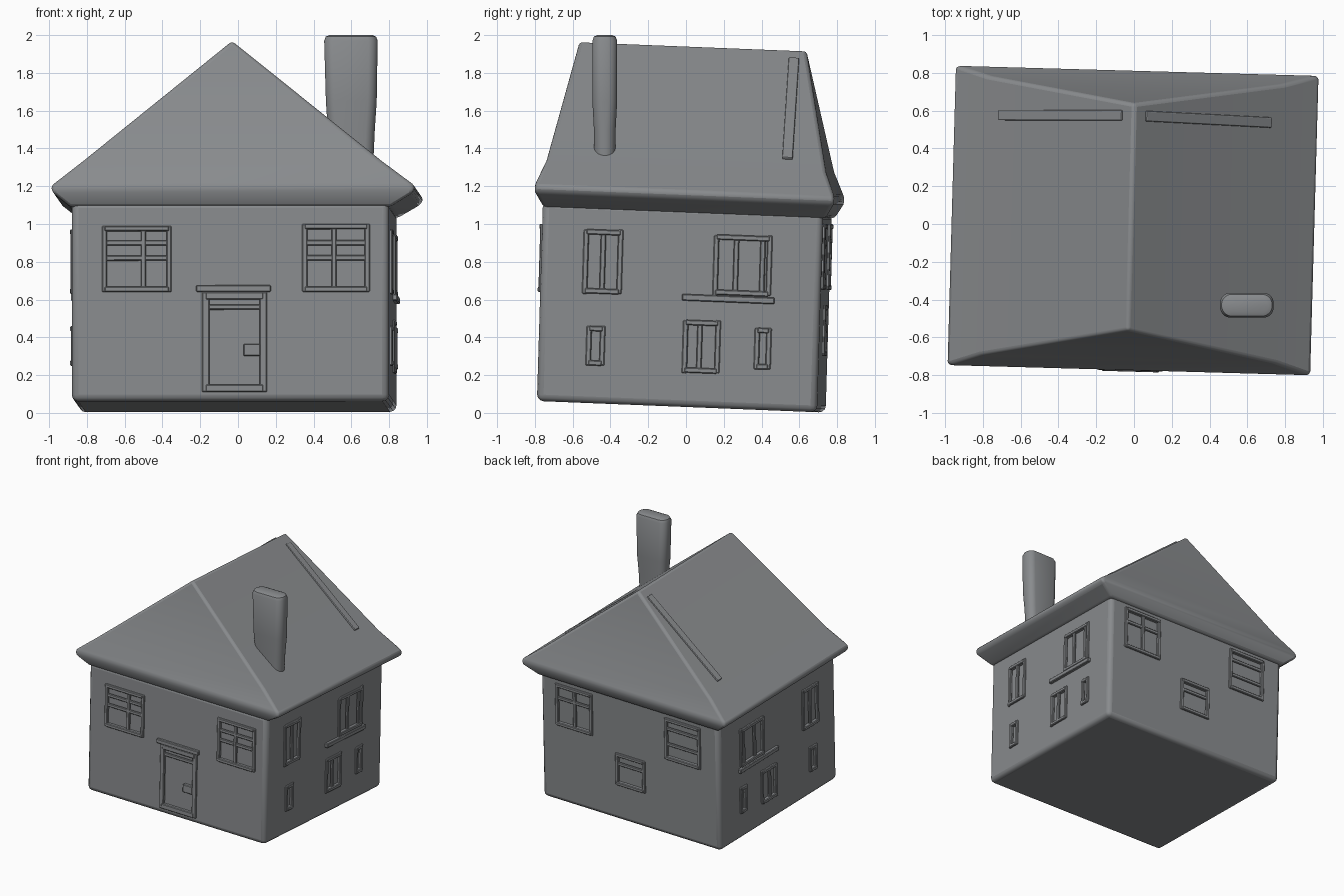
import bpy, bmesh, math
from mathutils import Vector, Matrix

if "Cube" in bpy.data.objects:
    bpy.data.objects.remove(bpy.data.objects["Cube"])

grey = bpy.data.materials.new("plain grey")
grey.diffuse_color = (0.25, 0.26, 0.27, 1)
grey.use_nodes = True
grey.node_tree.nodes["Principled BSDF"].inputs["Base Color"].default_value = grey.diffuse_color

CX, CY, HX, HY = -0.02, -0.01, 0.84, 0.742   # house centre and half sizes
TURN = Matrix.Rotation(math.radians(-1.6), 3, 'Z')


def settle(v):
    """Slight turn and backward lean of the whole house."""
    p = TURN @ Vector(v)
    return Vector((p.x, p.y + 0.03 * (p.z - 0.55), p.z - 0.04 * p.y))


def finish(name, bm, bevel=0, segments=2, lean=True):
    if lean:
        for v in bm.verts:
            v.co = settle(v.co)
    bmesh.ops.recalc_face_normals(bm, faces=bm.faces)
    me = bpy.data.meshes.new(name)
    bm.to_mesh(me)
    bm.free()
    me.materials.append(grey)
    ob = bpy.data.objects.new(name, me)
    bpy.context.collection.objects.link(ob)
    if bevel:
        m = ob.modifiers.new("rounding", 'BEVEL')
        m.width, m.segments, m.limit_method = bevel, segments, 'ANGLE'
    return ob


def add_box(bm, lo, hi):
    lo, hi = Vector(lo), Vector(hi)
    size = Matrix.Diagonal((hi - lo).to_4d())
    size[3][3] = 1
    return bmesh.ops.create_cube(bm, size=1, matrix=Matrix.Translation((lo + hi) / 2) @ size)["verts"]


def wall_box(bm, wall, u0, u1, z0, z1, d):
    """Box straddling a wall; u runs along x (front, back) or y (sides)."""
    if wall in ("front", "back"):
        s = -1 if wall == "front" else 1
        y, du, dz = CY + s * HY, -0.02 * s, 0.03 * s
        add_box(bm, (u0 + du, y - d, z0 + dz), (u1 + du, y + d, z1 + dz))
    else:
        x = CX + (HX if wall == "right" else -HX)
        dz = 0.02 * (u0 + u1)
        add_box(bm, (x - d, u0 + 0.02, z0 + dz), (x + d, u1 + 0.02, z1 + dz))


# Trim (raised) and recesses (cut) are collected in two meshes
trim, cuts = bmesh.new(), bmesh.new()


def window(wall, u0, u1, z0, z1, bars_u=(), bars_z=(), t=0.028, d=0.012):
    wall_box(cuts, wall, u0 + t / 2, u1 - t / 2, z0 + t / 2, z1 - t / 2, 0.016)
    wall_box(trim, wall, u0, u0 + t, z0, z1, d)
    wall_box(trim, wall, u1 - t, u1, z0, z1, d)
    wall_box(trim, wall, u0 + t / 2, u1 - t / 2, z0, z0 + t, d + 0.004)
    wall_box(trim, wall, u0 + t / 2, u1 - t / 2, z1 - t, z1, d + 0.004)
    for u in bars_u:
        wall_box(trim, wall, u - 0.014, u + 0.014, z0 + t / 2, z1 - t / 2, d - 0.002)
    for z in bars_z:
        wall_box(trim, wall, u0 + t / 2, u1 - t / 2, z - 0.014, z + 0.014, d - 0.004)


# Front windows and door
window("front", -0.72, -0.35, 0.64, 0.99, (-0.50,), (0.82, 0.90))
window("front", 0.34, 0.70, 0.64, 1.00, (0.51,), (0.82, 0.90))
window("front", -0.19, 0.155, 0.11, 0.64, (), (0.56,), t=0.04)
wall_box(trim, "front", -0.22, 0.175, 0.64, 0.675, 0.022)
wall_box(trim, "front", 0.03, 0.12, 0.30, 0.365, 0.016)

# Back windows
window("back", 0.35, 0.70, 0.65, 1.00, (0.52,), (0.88,))
window("back", -0.67, -0.33, 0.65, 1.00, (), (0.78, 0.91))
window("back", -0.14, 0.14, 0.30, 0.57, (), (0.48,))

# Matching side windows and side doors
for side in ("right", "left"):
    window(side, -0.55, -0.34, 0.63, 0.97, (-0.445,))
    window(side, -0.52, -0.42, 0.25, 0.46)
    window(side, 0.14, 0.45, 0.62, 0.94, (0.26, 0.40))
    wall_box(trim, side, -0.02, 0.47, 0.585, 0.62, 0.024)
    window(side, -0.01, 0.19, 0.21, 0.49, (0.08,), ())
    window(side, 0.37, 0.46, 0.23, 0.45)

finish("window_and_door_trim", trim, 0.005, 1)
cutter = finish("recess_cutter", cuts)
cutter.hide_render = True
cutter.display_type = 'WIRE'

# Walls
bm = bmesh.new()
add_box(bm, (CX - HX, CY - HY, 0.032), (CX + HX, CY + HY, 1.09))
walls = finish("walls", bm, 0.035, 3)
cut = walls.modifiers.new("recesses", 'BOOLEAN')
cut.operation, cut.solver, cut.object = 'DIFFERENCE', 'EXACT', cutter

# Roof: soffit, eave lip and flare rings lofted up to a ridge
bm = bmesh.new()
rings = []
for cx, hx, hy, z in ((CX, 0.845, 0.747, 1.06), (-0.005, 0.955, 0.79, 1.135),
                      (-0.005, 0.965, 0.795, 1.17), (-0.01, 0.79, 0.74, 1.305)):
    rings.append([bm.verts.new((cx + sx * hx, sy * hy, z))
                  for sx, sy in ((-1, -1), (1, -1), (1, 1), (-1, 1))])
bm.faces.new(rings[0][::-1])
for a, b in zip(rings, rings[1:]):
    for i in range(4):
        j = (i + 1) % 4
        bm.faces.new((a[i], a[j], b[j], b[i]))
front, back = (bm.verts.new((-0.015, y, 1.945)) for y in (-0.605, 0.595))
a, b, c, d = rings[-1]
for f in ((a, b, front), (b, c, back, front), (c, d, back), (d, a, front, back)):
    bm.faces.new(f)
finish("roof", bm, 0.02, 3)

# Raised bands running up both slopes near the back hip
bm = bmesh.new()
for s in (-1, 1):
    lower, upper = Vector((-0.01 + s * 0.72, 0, 1.365)), Vector((-0.015 + s * 0.06, 0, 1.895))
    out = Vector((s * 0.63, 0, 0.77)) * 0.012
    quad = [lower - out, upper - out, upper + out, lower + out]
    ends = [[bm.verts.new(p + Vector((0, y, 0))) for p in quad] for y in (0.505, 0.56)]
    bm.faces.new(ends[0])
    bm.faces.new(ends[1][::-1])
    for i in range(4):
        j = (i + 1) % 4
        bm.faces.new((ends[0][i], ends[1][i], ends[1][j], ends[0][j]))
finish("roof_bands", bm, 0.006, 2)

# Chimney: rounded slab, a little wider at the top
bm = bmesh.new()
rows = []
for z, cx, hx, hy in ((1.28, 0.60, 0.115, 0.055), (1.50, 0.60, 0.125, 0.058),
                      (1.65, 0.60, 0.135, 0.066), (1.97, 0.598, 0.142, 0.066),
                      (1.992, 0.598, 0.134, 0.058), (2.0, 0.598, 0.115, 0.040)):
    row = []
    for i in range(24):
        t = 2 * math.pi * (i + 0.5) / 24
        r = min(0.055, hy)
        x = math.copysign(hx - r, math.cos(t)) + r * math.cos(t)
        y = math.copysign(hy - r, math.sin(t)) + r * math.sin(t)
        row.append(bm.verts.new((cx + x, -0.43 + y, z)))
    rows.append(row)
for a, b in zip(rows, rows[1:]):
    for i in range(24):
        j = (i + 1) % 24
        bm.faces.new((a[i], a[j], b[j], b[i]))
bm.faces.new(rows[0][::-1])
bm.faces.new(rows[-1])
finish("chimney", bm, lean=False)

# Smooth shading with sharp edges kept
for ob in bpy.context.collection.objects:
    if ob.name in ("walls", "roof", "chimney"):
        bpy.ops.object.select_all(action='DESELECT')
        ob.select_set(True)
        bpy.context.view_layer.objects.active = ob
        bpy.ops.object.shade_smooth_by_angle(angle=math.radians(35))
